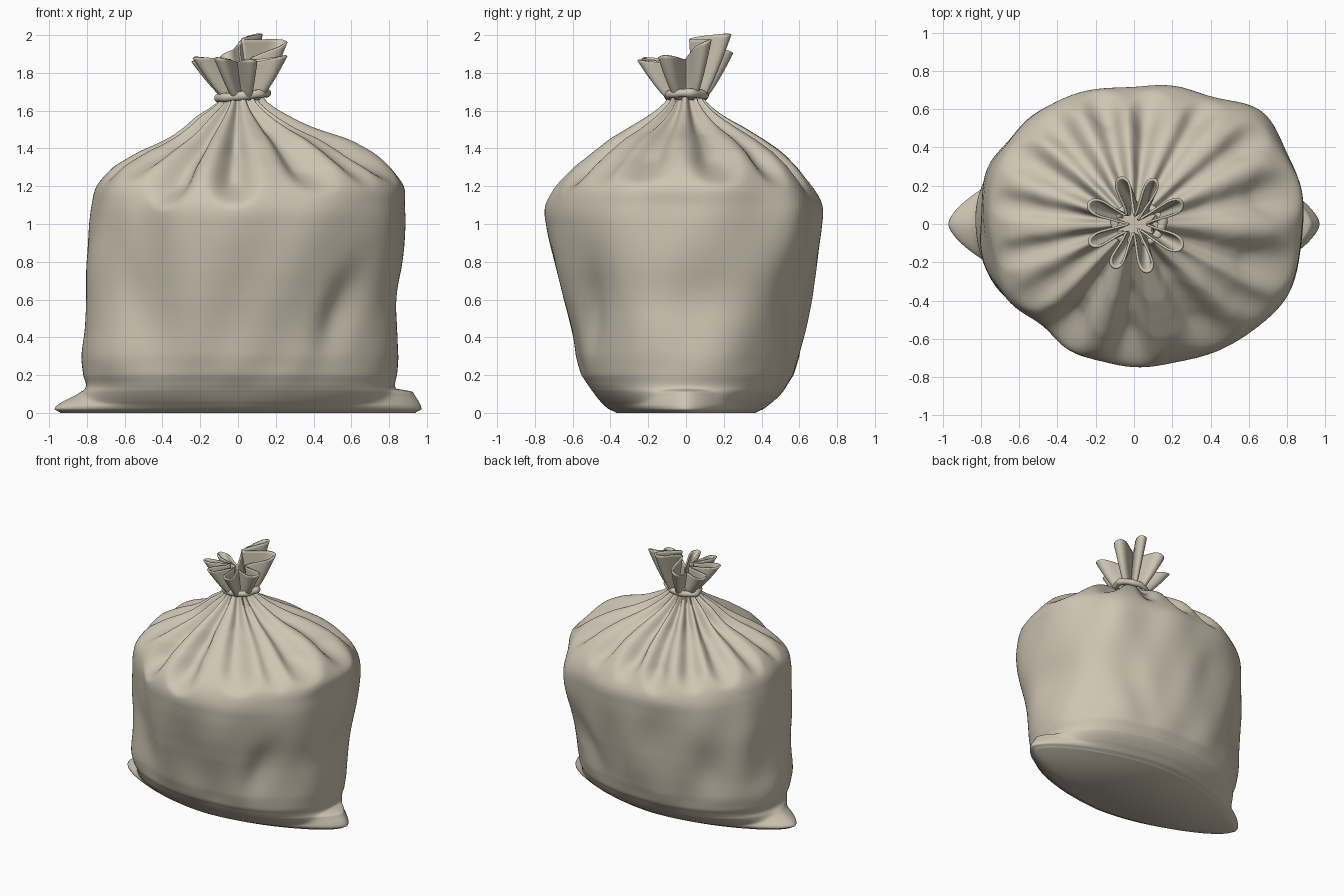
import bpy, bmesh, math, random
from math import sin, cos, pi, radians, exp

if "Cube" in bpy.data.objects:
    bpy.data.objects.remove(bpy.data.objects["Cube"])

random.seed(4)

cloth = bpy.data.materials.new("beige cloth")
cloth.diffuse_color = (0.62, 0.56, 0.45, 1)
cloth.use_nodes = True
cloth.node_tree.nodes["Principled BSDF"].inputs["Base Color"].default_value = cloth.diffuse_color


def add_object(name, bm, angle=50):
    bmesh.ops.recalc_face_normals(bm, faces=bm.faces)
    me = bpy.data.meshes.new(name)
    bm.to_mesh(me)
    bm.free()
    me.materials.append(cloth)
    ob = bpy.data.objects.new(name, me)
    bpy.context.collection.objects.link(ob)
    bpy.ops.object.select_all(action='DESELECT')
    ob.select_set(True)
    bpy.context.view_layer.objects.active = ob
    bpy.ops.object.shade_smooth_by_angle(angle=radians(angle))
    return ob


def loft(rings, cap_start=False, cap_end=False, wrap=False):
    bm = bmesh.new()
    vs = [[bm.verts.new(p) for p in ring] for ring in rings]
    pairs = list(zip(vs, vs[1:])) + ([(vs[-1], vs[0])] if wrap else [])
    for lo, hi in pairs:
        n = len(lo)
        for i in range(n):
            j = (i + 1) % n
            bm.faces.new((lo[i], lo[j], hi[j], hi[i]))
    if cap_start:
        bm.faces.new(vs[0][::-1])
    if cap_end:
        bm.faces.new(vs[-1])
    return bm


def smooth(a, b, x):
    t = max(0.0, min(1.0, (x - a) / (b - a)))
    return t * t * (3 - 2 * t)


def adiff(a, b):
    return (a - b + pi) % (2 * pi) - pi


def oval(c, s, a, b, n):
    return (abs(c / a) ** n + abs(s / b) ** n) ** (-1 / n)


# Sack profile: z, left, right, front, back half extents
LEVELS = [
    (0.00, .84, .84, .36, .36), (0.02, .85, .85, .40, .40), (0.06, .84, .85, .45, .46),
    (0.11, .82, .84, .49, .51), (0.145, .805, .83, .515, .535), (0.20, .82, .84, .55, .57),
    (0.30, .83, .85, .58, .60), (0.45, .81, .855, .61, .635), (0.60, .80, .86, .65, .665),
    (0.80, .80, .885, .70, .695), (1.00, .78, .89, .735, .72), (1.10, .765, .885, .735, .72),
    (1.20, .74, .88, .69, .67), (1.30, .66, .81, .60, .60), (1.38, .53, .72, .50, .52),
    (1.45, .38, .59, .41, .42), (1.51, .29, .41, .31, .32), (1.57, .22, .28, .21, .21),
    (1.63, .13, .18, .13, .13), (1.67, .09, .14, .10, .10), (1.70, .09, .14, .10, .10),
]


def ear_reach(z, right):
    # flat ears where the bottom seam sticks out past the sides
    tip = .94 + .03 * smooth(0, .02, z)
    tip -= (.05 if right else .16) * smooth(.02, .135, z)
    return tip - .35 * smooth(.11, .16, z)


def spline(rows, steps):
    out = []
    for i in range(len(rows) - 1):
        p = [rows[max(0, min(len(rows) - 1, i + k))] for k in (-1, 0, 1, 2)]
        for s in range(steps):
            t = s / steps
            z = p[1][0] + (p[2][0] - p[1][0]) * t
            out.append([z] + [0.5 * (2 * b + (c - a) * t + (2 * a - 5 * b + 4 * c - d) * t * t
                              + (3 * b - a - 3 * c + d) * t ** 3)
                              for a, b, c, d in zip(*[q[1:] for q in p])])
    out.append(list(rows[-1]))
    return out


# Gathered pleats: angle, half width, depth, z where the valley ends
PLEATS = [
    (-17, 9, .16, 1.22), (12, 8.5, .15, 1.21), (36, 6, .09, 1.20), (59, 6, .08, 1.17),
    (83, 7, .12, 1.17), (105, 7, .11, 1.14), (128, 7, .10, 1.17), (149, 7.5, .13, 1.20),
    (171, 6, .09, 1.22), (194, 6, .10, 1.22), (215, 7, .09, 1.22), (238, 9, .15, 1.09),
    (268, 8.5, .15, 1.10), (304, 9, .11, 1.17), (326, 6, .07, 1.2),
]
# Broad dents in the walls (negative depth bulges): angle, z, half angle, half height, depth, lean
DENTS = [
    (-42, .55, 9, .26, .06, 20), (-142, .65, 10, .28, .03, -10), (0, .62, 16, .22, .03, 0),
    (50, .5, 10, .24, .04, -25), (100, .75, 10, .25, .02, 25), (140, .5, 10, .25, .035, -20),
    (42, 1.0, 12, .35, -.06, 0), (229, .95, 13, .45, .07, 0), (158, 1.0, 10, .4, -.03, 0),
]


def sack_point(th, row):
    z, xl, xr, yf, yb = row
    c, s = cos(th), sin(th)
    n = 1.8 + .4 * smooth(0, .15, z) - .2 * smooth(1.3, 1.5, z)
    r = oval(c, s, xr if c > 0 else xl, yb if s > 0 else yf, n)
    e = oval(c, s, ear_reach(z, c > 0), min(.42, yf), 1.6)
    if z < .2:
        r = .5 * (r + e + math.sqrt((r - e) ** 2 + .0004 * (1 - smooth(.14, .2, z))))
    base = r
    for ang, w, d, z0 in PLEATS:
        k = adiff(th, radians(ang)) / radians(w)
        if abs(k) < 3:
            win = smooth(z0 - .02 + .03 * k * k, z0 + .13 + .03 * k * k, z)
            r -= min(d, .30 * base) * win * exp(-abs(k) ** 2.6)
    for ang, zc, w, h, d, lean in DENTS:
        k = adiff(th, radians(ang + lean * (z - zc))) / radians(w)
        v = (z - zc) / h
        if abs(k) < 3.5:
            r -= d * exp(-k * k - v * v) * smooth(.03, .25, z)
    # small soft wrinkles
    amp = .006 * smooth(.1, .3, z) * (1 - smooth(1.2, 1.5, z))
    r += amp * (sin(7 * th + 5 * z) + .8 * sin(11 * th - 7 * z + 1))
    return (r * c, r * s, z)


N = 320
rings = [[sack_point(2 * pi * i / N, row) for i in range(N)] for row in spline(LEVELS, 6)]
add_object("sack_body", loft(rings, True, True), 70)


# Tie cord around the neck, slightly tilted
def cord_ring(i, n=72, m=14):
    th = 2 * pi * i / n
    R = .112 + .004 * sin(5 * th)
    zc = 1.68 + .014 * cos(th)
    rr = .023 + .0015 * sin(7 * th)
    return [((R + rr * cos(2 * pi * j / m)) * cos(th) * 1.1 + .025,
             (R + rr * cos(2 * pi * j / m)) * sin(th) * .88,
             zc + rr * sin(2 * pi * j / m)) for j in range(m)]


add_object("tie_cord", loft([cord_ring(i) for i in range(72)], wrap=True))


# Pleated ruffle flaring out above the cord
LOBES = 8
jit = [random.uniform(-.02, .015) for _ in range(LOBES)]


def ruffle_point(th, t):
    u = th - radians(65)
    ph = LOBES * u + .5 * sin(2 * u) + .5 * sin(3 * u)
    lobe = int(round(ph / (2 * pi))) % LOBES
    crest = .5 + .5 * cos(ph)
    flare = t ** .8
    deep = .075 + .02 * sin(3 * u + 2)
    r = .08 + .165 * flare * crest + .012 * cos(ph)
    r -= flare * (1 - crest) * (deep - .055)
    r += flare * crest * (jit[lobe] + .012)
    ang = th + .05 * flare * sin(2 * ph) + .06 * flare * sin(3 * u)
    top = 1.865 + .11 * max(0, cos(u)) ** 4 + .025 * cos(2 * u + 1) + .03 * crest + jit[lobe] * crest
    top -= .02 * max(0, cos(th - radians(190)))
    return (r * cos(ang) + .025 * (1 - t), r * sin(ang), 1.66 + (top - 1.66) * t)


M = 256
ruffle = add_object("gathered_ruffle", loft(
    [[ruffle_point(2 * pi * i / M, k / 18) for i in range(M)] for k in range(19)]))
mod = ruffle.modifiers.new("thickness", 'SOLIDIFY')
mod.thickness = .012
mod.offset = 0
